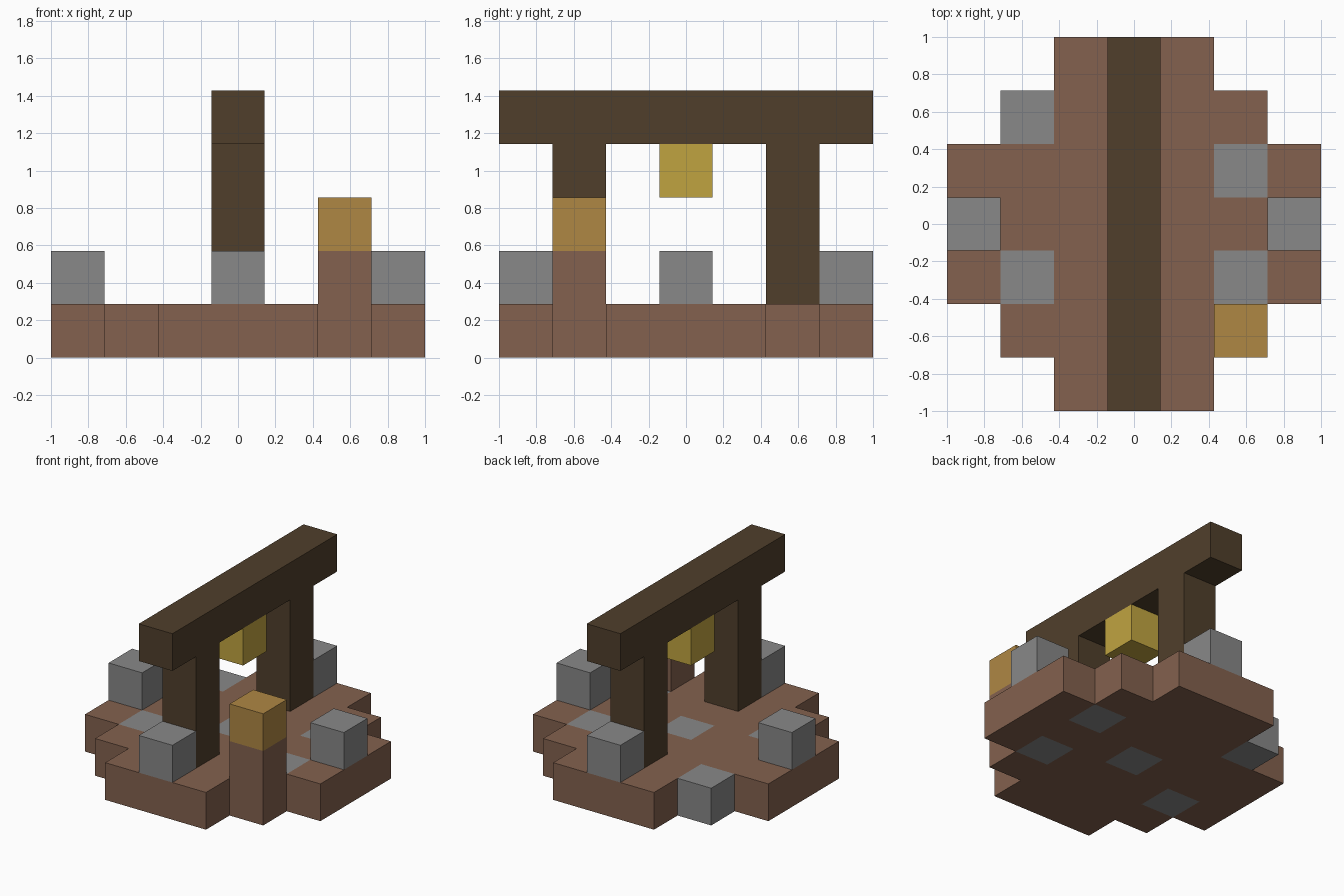
import bpy
import bmesh
from mathutils import Matrix

old = bpy.data.objects.get("Cube")
if old:
    bpy.data.objects.remove(old, do_unlink=True)

UNIT = 2 / 7  # everything sits on a 7 x 7 x 5 block grid


def srgb(*rgb):
    """8-bit display colour to linear RGBA."""
    lin = [((c / 255 + 0.055) / 1.055) ** 2.4 for c in rgb]
    return (*lin, 1.0)


def material(name, colour):
    mat = bpy.data.materials.new(name)
    mat.use_nodes = True
    mat.diffuse_color = colour
    bsdf = next(n for n in mat.node_tree.nodes if n.type == "BSDF_PRINCIPLED")
    bsdf.inputs["Base Color"].default_value = colour
    return mat


earth = material("earth_brown", srgb(131, 97, 78))
stone = material("stone_grey", srgb(136, 136, 136))
timber = material("dark_timber", srgb(80, 63, 43))
tan = material("tan_wood", srgb(175, 135, 68))
glow = material("lamp_yellow", srgb(192, 164, 64))


def add_object(name, bm, *mats):
    mesh = bpy.data.meshes.new(name)
    bm.to_mesh(mesh)
    bm.free()
    obj = bpy.data.objects.new(name, mesh)
    for mat in mats:
        mesh.materials.append(mat)
    bpy.context.collection.objects.link(obj)
    return obj


def block(name, cell, layer, mat, length=1, height=1):
    """Box centred on a grid cell, resting on the given layer."""
    bm = bmesh.new()
    place = Matrix.Translation((cell[0], cell[1], layer + height / 2))
    size = Matrix.Diagonal((1, length, height, 1))
    bmesh.ops.create_cube(bm, size=1, matrix=Matrix.Scale(UNIT, 4) @ place @ size)
    return add_object(name, bm, mat)


# Floor: stepped round slab with stone tiles let into it
half_widths = {0: 3, 1: 3, 2: 2, 3: 1}
stone_tiles = {(0, 0), (-2, 2), (2, 1), (-2, -1), (2, -1)}
bm = bmesh.new()
bmesh.ops.create_grid(bm, x_segments=7, y_segments=7, size=1,
                      matrix=Matrix.Translation((0, 0, UNIT)))
outside = []
for face in bm.faces:
    centre = face.calc_center_median()
    cell = (round(centre.x / UNIT), round(centre.y / UNIT))
    face.material_index = int(cell in stone_tiles)
    if abs(cell[0]) > half_widths[abs(cell[1])]:
        outside.append(face)
bmesh.ops.delete(bm, geom=outside, context="FACES")
floor = add_object("floor", bm, earth, stone)
slab = floor.modifiers.new("thickness", "SOLIDIFY")
slab.thickness = UNIT
slab.offset = -1

# Stones standing at the middle of each side
for side, cell in {"left": (3, 0), "right": (-3, 0),
                   "front": (0, -3), "back": (0, 3)}.items():
    block(side + "_stone", cell, 1, stone)

# Two posts carrying the long beam
for side, y in (("front", -2), ("back", 2)):
    block(side + "_post", (0, y), 1, timber, height=3)
block("beam", (0, 0), 4, timber, length=7)

# Lamp hanging under the beam
block("lamp", (0, 0), 3, glow)

# Pedestal with a tan block on top
block("pedestal", (2, -2), 1, earth)
block("pedestal_top", (2, -2), 2, tan)
